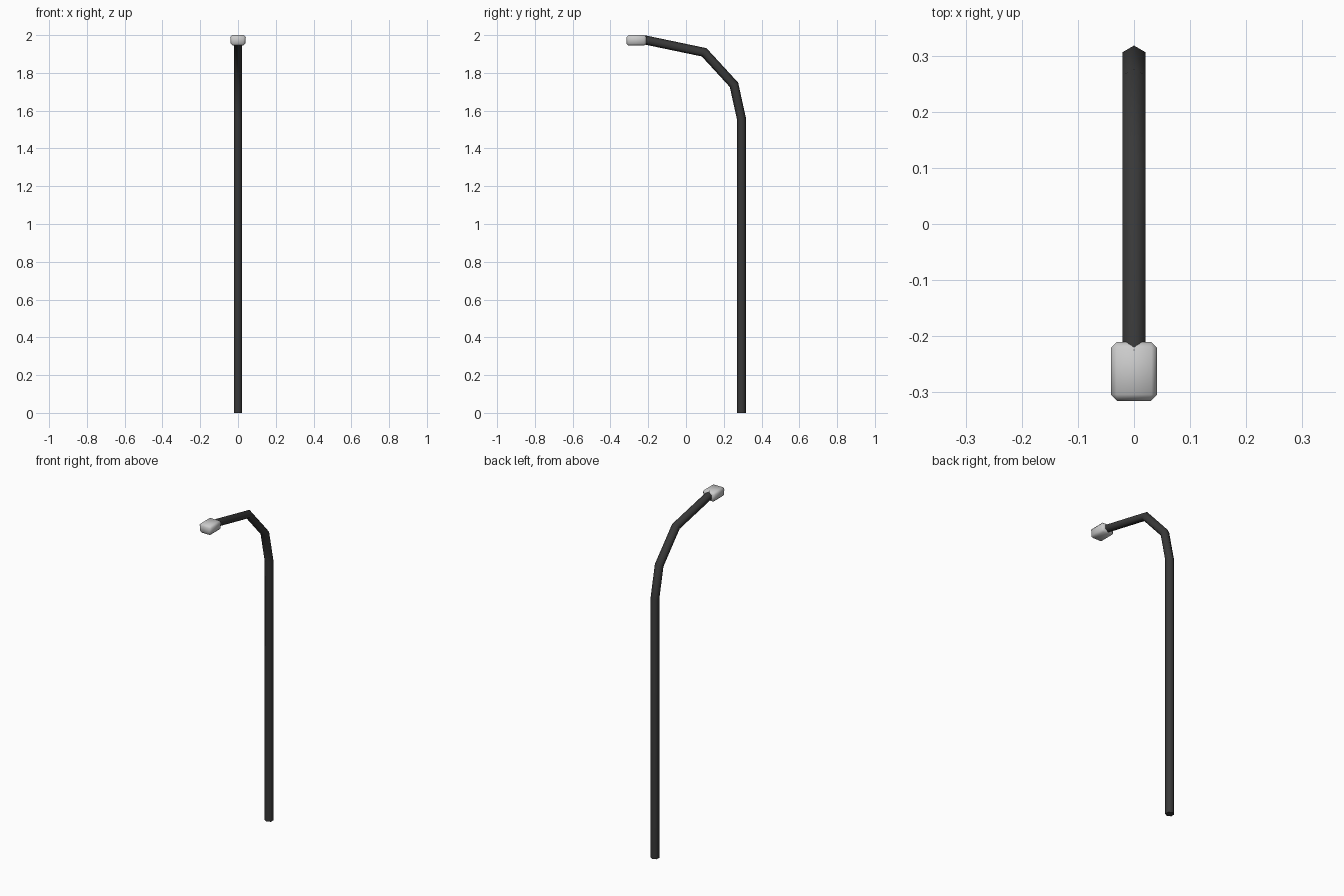
import bpy, bmesh, math
from mathutils import Vector

if "Cube" in bpy.data.objects:
    bpy.data.objects.remove(bpy.data.objects["Cube"])


def add_object(name, bm, angle):
    bmesh.ops.recalc_face_normals(bm, faces=bm.faces)
    mesh = bpy.data.meshes.new(name)
    bm.to_mesh(mesh)
    bm.free()
    obj = bpy.data.objects.new(name, mesh)
    bpy.context.collection.objects.link(obj)
    bpy.ops.object.select_all(action='DESELECT')
    obj.select_set(True)
    bpy.context.view_layer.objects.active = obj
    bpy.ops.object.shade_smooth_by_angle(angle=math.radians(angle))
    return obj


# Pole and curved arm: six-sided tube swept along a path in the y-z plane
RADIUS, SIDES = 0.024, 6
path = [Vector((0, y, z)) for y, z in
        [(0.294, 0), (0.294, 1.555), (0.254, 1.737), (0.096, 1.909), (-0.23, 1.977)]]
bm = bmesh.new()
rings = []
for i, p in enumerate(path):
    d_in = (p - path[max(i - 1, 0)]).normalized() if i else (path[1] - p).normalized()
    d_out = (path[i + 1] - p).normalized() if i < len(path) - 1 else d_in
    tangent = (d_in + d_out).normalized()
    outward = Vector((0, tangent.z, -tangent.y))
    mitre = 1 / tangent.dot(d_in)
    rings.append([bm.verts.new(p + RADIUS * (
        Vector((math.sin(a), 0, 0)) + outward * math.cos(a) * mitre))
        for a in (math.tau * k / SIDES for k in range(SIDES))])
for a, b in zip(rings, rings[1:]):
    for k in range(SIDES):
        n = (k + 1) % SIDES
        bm.faces.new((a[k], a[n], b[n], b[k]))
bm.faces.new(rings[0])
bm.faces.new(rings[-1])
pole = add_object("lamp_pole", bm, 65)
dark = bpy.data.materials.new("dark_metal")
dark.diffuse_color = (0.04, 0.04, 0.04, 1)
dark.use_nodes = True
dark.node_tree.nodes["Principled BSDF"].inputs["Base Color"].default_value = dark.diffuse_color
pole.data.materials.append(dark)

# Lamp head: chamfered box, slightly narrower underneath
bm = bmesh.new()
bmesh.ops.create_cube(bm, size=1)
for v in bm.verts:
    taper = 0.9 if v.co.z < 0 else 1.0
    v.co = Vector((v.co.x * 0.084 * taper, v.co.y * 0.105 - 0.2625, v.co.z * 0.056 + 1.972))
bmesh.ops.bevel(bm, geom=bm.edges[:], offset=0.011, segments=1, affect='EDGES')
add_object("lamp_head", bm, 60)
